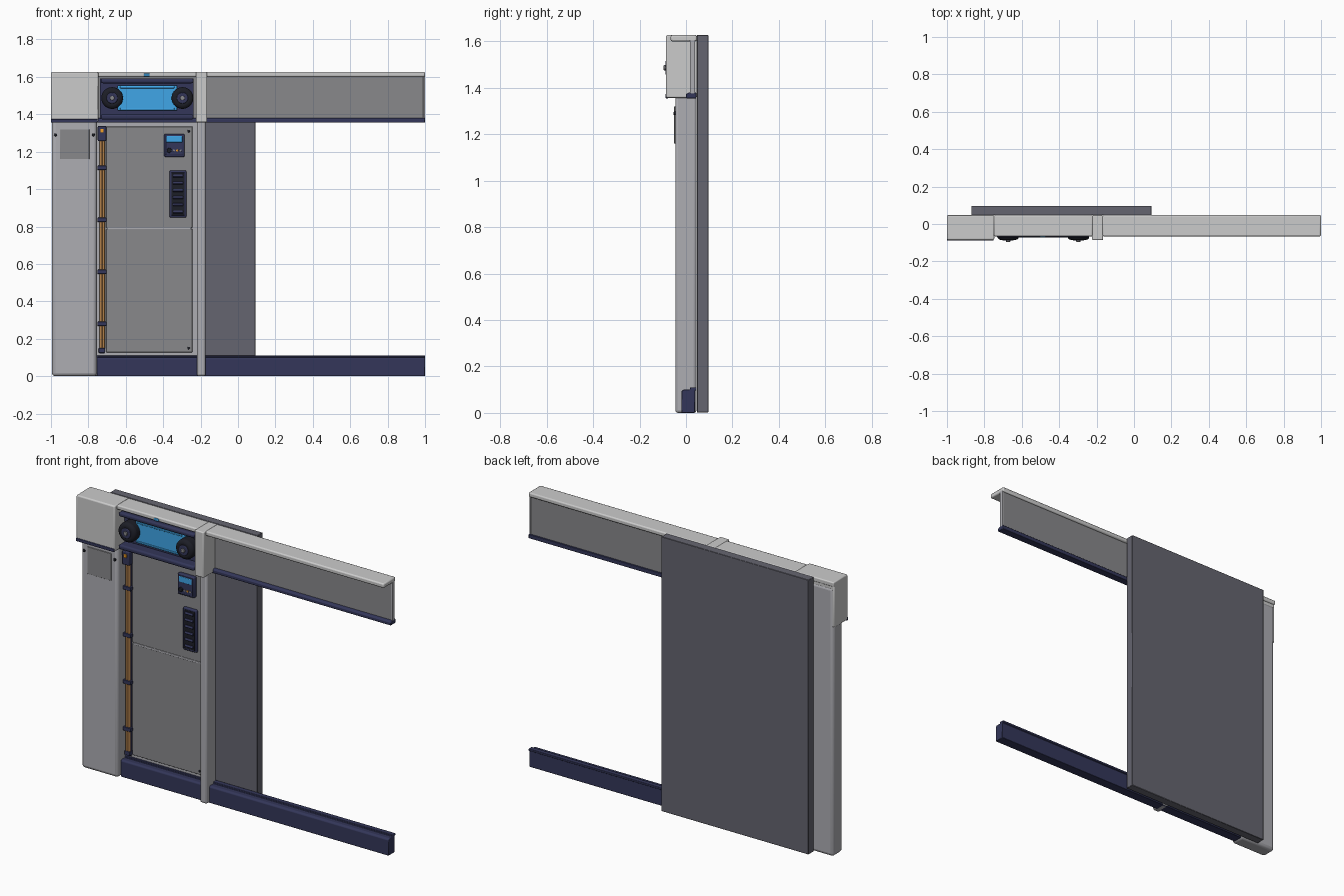
import bpy, math

if "Cube" in bpy.data.objects:
    bpy.data.objects.remove(bpy.data.objects["Cube"])

def material(name, r, g, b):
    m = bpy.data.materials.new(name)
    m.diffuse_color = (r, g, b, 1)
    m.use_nodes = True
    m.node_tree.nodes["Principled BSDF"].inputs["Base Color"].default_value = m.diffuse_color
    return m

LIGHT = material("light_grey", 0.66, 0.66, 0.65)
MID = material("mid_grey", 0.42, 0.42, 0.45)
PANEL = material("panel_grey", 0.25, 0.25, 0.26)
DOOR = material("door_grey", 0.13, 0.13, 0.16)
NAVY = material("navy", 0.033, 0.037, 0.10)
BLACK = material("black", 0.012, 0.013, 0.02)
BLUE = material("blue", 0.05, 0.38, 0.80)
COPPER = material("copper", 0.45, 0.22, 0.07)
ORANGE = material("orange", 0.9, 0.35, 0.02)

def finish(o, name, mat, bevel, segments=3):
    o.name = name
    o.data.materials.append(mat)
    if bevel:
        b = o.modifiers.new("bevel", 'BEVEL')
        b.width, b.segments = bevel, segments
        b.limit_method = 'ANGLE'
    bpy.ops.object.shade_smooth_by_angle(angle=math.radians(35))
    return o

def box(name, x, y, z, mat, bevel=0.0, segments=3):
    """Box from (min, max) ranges."""
    c = [(r[0] + r[1]) / 2 for r in (x, y, z)]
    bpy.ops.mesh.primitive_cube_add(size=1, location=c)
    o = bpy.context.object
    o.scale = [r[1] - r[0] for r in (x, y, z)]
    bpy.ops.object.transform_apply(location=False, rotation=False, scale=True)
    return finish(o, name, mat, bevel, segments)

def disc(name, x, z, y, r, mat, bevel=0.0, verts=32):
    """Cylinder lying along y, from y[0] to y[1]."""
    bpy.ops.mesh.primitive_cylinder_add(vertices=verts, radius=r, depth=y[1] - y[0],
        location=(x, (y[0] + y[1]) / 2, z), rotation=(math.pi / 2, 0, 0))
    return finish(bpy.context.object, name, mat, bevel)

def profile(name, pts, x, mat, bevel=0.0):
    """(y, z) outline swept along x."""
    n = len(pts)
    verts = [(xx, y, z) for xx in x for y, z in pts]
    faces = [tuple(range(n))[::-1], tuple(range(n, 2 * n))]
    faces += [(i, (i + 1) % n, (i + 1) % n + n, i + n) for i in range(n)]
    me = bpy.data.meshes.new(name)
    me.from_pydata(verts, [], faces)
    o = bpy.data.objects.new(name, me)
    bpy.context.collection.objects.link(o)
    bpy.ops.object.select_all(action='DESELECT')
    bpy.context.view_layer.objects.active = o
    o.select_set(True)
    bpy.ops.object.mode_set(mode='EDIT')
    bpy.ops.mesh.select_all(action='SELECT')
    bpy.ops.mesh.normals_make_consistent(inside=False)
    bpy.ops.object.mode_set(mode='OBJECT')
    return finish(o, name, mat, bevel, 2)

# Sliding door leaf at the back
box("door_leaf", (-0.87, 0.093), (0.047, 0.097), (0.002, 1.627), DOOR, 0.002, 1)

# Left column with its header box
box("left_column", (-0.995, -0.755), (-0.046, 0.045), (0, 1.59), MID, 0.018)
box("left_header_box", (-1, -0.747), (-0.086, 0.041), (1.357, 1.627), LIGHT, 0.008)
box("left_header_cap", (-1, -0.747), (-0.06, 0.047), (1.6, 1.627), LIGHT, 0.006)
box("left_header_trim", (-1, -0.75), (-0.089, -0.075), (1.355, 1.374), NAVY, 0.003)
box("column_hatch", (-0.952, -0.795), (-0.051, -0.044), (1.16, 1.32), PANEL, 0.002)
for x in (-0.975, -0.773):
    disc("hatch_screw", x, 1.29, (-0.053, -0.044), 0.008, BLACK, 0.002, 16)

# Narrow middle post
box("middle_post", (-0.22, -0.173), (-0.046, 0.045), (0, 1.37), MID, 0.012)
box("post_header", (-0.225, -0.165), (-0.086, 0.047), (1.357, 1.627), LIGHT, 0.006)

# Header: L-shaped cover with a thin rear plate and a lower guide rail
cap = [(0.047, 1.6), (0.047, 1.627), (-0.066, 1.627), (-0.066, 1.6)]
for name, x in (("header_cap_right", (-0.17, 1)), ("header_cap_middle", (-0.75, -0.22))):
    profile(name, cap, x, LIGHT, 0.007)
box("header_plate", (-0.75, 0.998), (0.019, 0.037), (1.37, 1.61), PANEL)
box("header_end_strip", (0.99, 1), (0.017, 0.039), (1.375, 1.61), MID, 0.002)
rail = [(0.045, 1.355), (0.045, 1.379), (0.012, 1.379), (0.0, 1.373), (0.0, 1.355)]
profile("header_guide_rail", rail, (-0.755, 1), NAVY, 0.003)

# Floor track with a raised rear lip
track = [(-0.02, 0.0), (0.039, 0.0), (0.039, 0.097), (0.046, 0.097), (0.046, 0.11),
         (0.017, 0.11), (0.017, 0.1), (-0.012, 0.1), (-0.02, 0.092)]
profile("floor_track", track, (-0.755, 1), NAVY, 0.003)

# Recessed service panel with border, seam and screws
box("service_backing", (-0.755, -0.215), (0.028, 0.044), (0.1, 1.365), MID)
box("service_panel_lower", (-0.705, -0.243), (0.018, 0.035), (0.127, 0.787), PANEL, 0.004)
box("service_panel_upper", (-0.705, -0.243), (0.018, 0.035), (0.793, 1.335), PANEL, 0.004)
box("panel_seam", (-0.70, -0.25), (0.016, 0.03), (0.784, 0.796), MID, 0.002)
for z in (0.15, 1.31):
    disc("panel_screw", -0.264, z, (0.015, 0.025), 0.007, BLACK, 0.002, 16)

# Cable conduit with clamps and a sensor box
box("cable_channel", (-0.739, -0.713), (0.014, 0.03), (0.12, 1.3), NAVY)
for x in (-0.733, -0.719):
    bpy.ops.mesh.primitive_cylinder_add(vertices=16, radius=0.007, depth=1.14,
                                        location=(x, 0.009, 0.72))
    finish(bpy.context.object, "copper_cable", COPPER, 0)
for z in (0.28, 0.558, 0.836, 1.114):
    box("cable_clamp", (-0.752, -0.702), (-0.003, 0.03), (z - 0.011, z + 0.011), NAVY, 0.003)
box("cable_foot", (-0.745, -0.71), (0.0, 0.03), (0.125, 0.15), NAVY, 0.003)
box("sensor_box", (-0.75, -0.704), (-0.015, 0.03), (1.257, 1.337), NAVY, 0.005)
box("sensor_light", (-0.736, -0.718), (-0.022, -0.01), (1.302, 1.322), ORANGE, 0.003)

# Drive unit in the header
box("drive_back", (-0.737, -0.237), (-0.01, 0.025), (1.378, 1.592), NAVY)
for z in ((1.372, 1.4), (1.566, 1.592)):
    box("drive_frame_rail", (-0.733, -0.238), (-0.073, -0.005), z, NAVY, 0.01)
box("drive_plate", (-0.645, -0.325), (-0.038, -0.005), (1.42, 1.554), BLUE, 0.006)
for z in (1.43, 1.544):
    box("drive_plate_rib", (-0.63, -0.34), (-0.044, -0.033), (z - 0.005, z + 0.005), BLUE, 0.003)
for x in (-0.673, -0.297):
    disc("drive_wheel", x, 1.487, (-0.085, -0.01), 0.058, BLACK, 0.018, 40)
    disc("wheel_face", x, 1.487, (-0.089, -0.08), 0.03, NAVY, 0.004)
    disc("wheel_hub", x, 1.487, (-0.096, -0.085), 0.012, PANEL, 0.003, 20)
box("status_light", (-0.503, -0.472), (-0.071, -0.06), (1.602, 1.618), BLUE, 0.004)

# Control unit with screen and buttons
box("control_unit", (-0.395, -0.285), (-0.004, 0.03), (1.172, 1.296), NAVY, 0.008)
box("control_face", (-0.387, -0.293), (-0.007, 0.0), (1.182, 1.288), NAVY, 0.003)
box("control_screen", (-0.382, -0.298), (-0.009, -0.004), (1.25, 1.284), BLUE, 0.002)
disc("control_dial", -0.368, 1.207, (-0.016, -0.004), 0.013, BLACK, 0.003, 24)
for x, m in ((-0.343, PANEL), (-0.325, ORANGE), (-0.307, PANEL)):
    disc("control_button", x, 1.207, (-0.011, -0.004), 0.006, m, 0.001, 16)

# Louvred vent
box("vent_frame", (-0.366, -0.276), (0.005, 0.03), (0.847, 1.1), NAVY, 0.008)
box("vent_opening", (-0.356, -0.286), (0.003, 0.015), (0.86, 1.088), BLACK, 0.002)
for i in range(6):
    z = 0.878 + i * 0.0385
    o = box("vent_slat", (-0.348, -0.294), (-0.005, 0.009), (z - 0.007, z + 0.007), NAVY, 0.003)
    o.rotation_euler.x = math.radians(-25)
